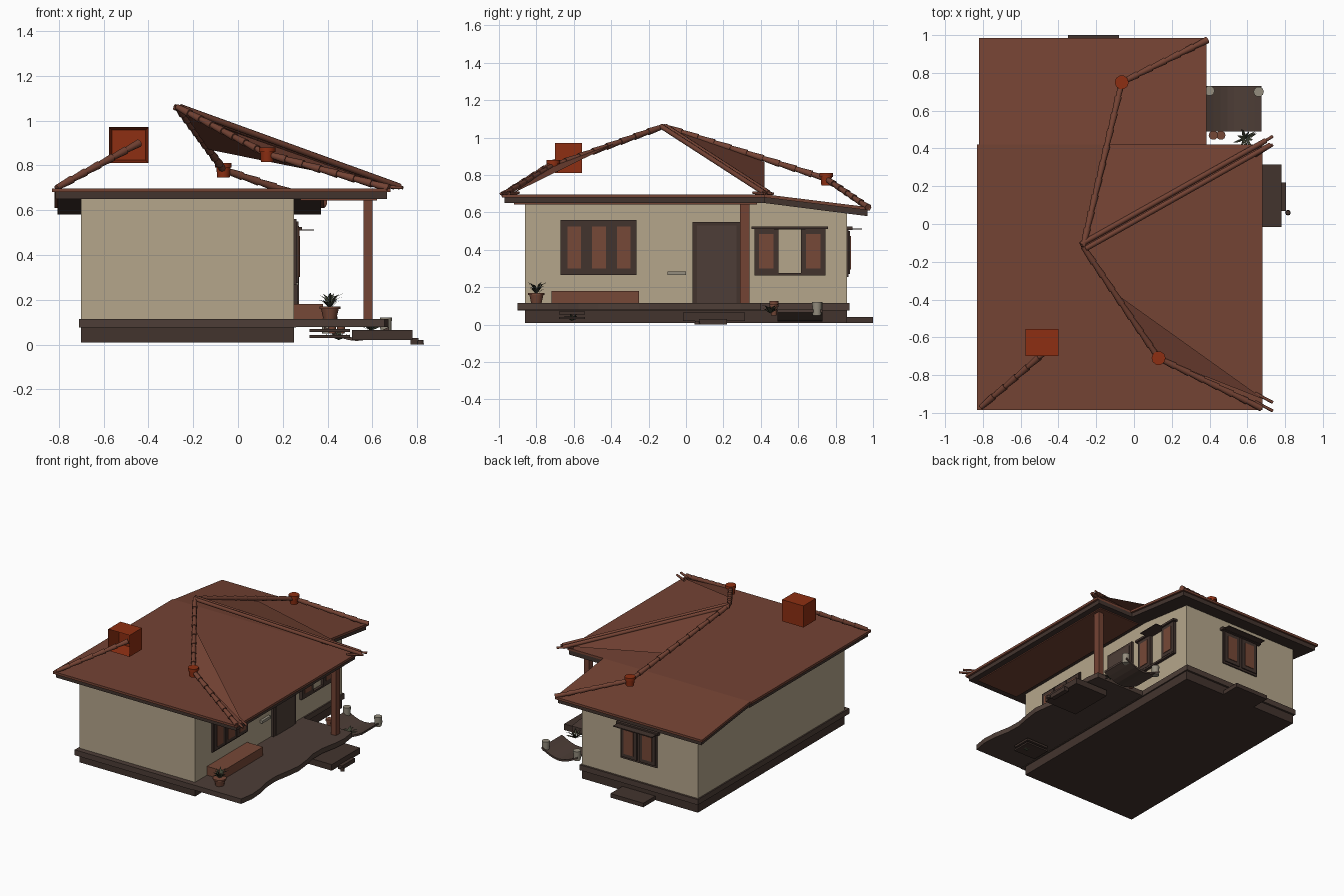
import bpy, bmesh, math, random
from mathutils import Vector

if "Cube" in bpy.data.objects:
    bpy.data.objects.remove(bpy.data.objects["Cube"])
random.seed(4)

def mat(name, r, g, b):
    m = bpy.data.materials.new(name)
    m.diffuse_color = (r, g, b, 1)
    m.use_nodes = True
    m.node_tree.nodes["Principled BSDF"].inputs["Base Color"].default_value = m.diffuse_color
    return m

ROOF = mat("roof terracotta", 0.175, 0.056, 0.034)
TRIM = mat("dark trim", 0.055, 0.034, 0.027)
WALL = mat("beige plaster", 0.46, 0.38, 0.26)
CLAY = mat("red clay", 0.27, 0.028, 0.006)
DECK = mat("deck brown", 0.075, 0.048, 0.038)
PANE = mat("rust pane", 0.18, 0.065, 0.038)
STONE = mat("pale stone", 0.30, 0.27, 0.21)
LEAF = mat("dark leaf", 0.045, 0.05, 0.03)

def make(name, verts, faces, m, smooth=False):
    me = bpy.data.meshes.new(name)
    me.from_pydata([tuple(v) for v in verts], [], faces)
    bm = bmesh.new()
    bm.from_mesh(me)
    bmesh.ops.recalc_face_normals(bm, faces=bm.faces)
    for f in bm.faces:
        f.smooth = smooth and len(f.verts) == 4
    bm.to_mesh(me)
    bm.free()
    me.materials.append(m)
    ob = bpy.data.objects.new(name, me)
    bpy.context.collection.objects.link(ob)
    return ob

def extrude(name, a, b, m):
    """Closed solid between two matching point loops."""
    n = len(a)
    faces = [tuple(range(n)), tuple(range(2 * n - 1, n - 1, -1))]
    faces += [(i, (i + 1) % n, n + (i + 1) % n, n + i) for i in range(n)]
    return make(name, list(a) + list(b), faces, m)

def prism_x(name, yz, x0, x1, m):
    return extrude(name, [(x0, y, z) for y, z in yz], [(x1, y, z) for y, z in yz], m)

def prism_z(name, xy, z0, z1, m):
    return extrude(name, [(x, y, z0) for x, y in xy], [(x, y, z1) for x, y in xy], m)

def box(name, x0, x1, y0, y1, z0, z1, m):
    return prism_x(name, [(y0, z0), (y1, z0), (y1, z1), (y0, z1)], x0, x1, m)

def tubes(name, segs, m, n=8):
    """Tapered tubes in one mesh; segs = (start, end, r0, r1)."""
    vs, fs = [], []
    for p, q, r0, r1 in segs:
        p, q = Vector(p), Vector(q)
        d = (q - p).normalized()
        u = d.cross((0, 0, 1))
        u = u.normalized() if u.length > 0.01 else Vector((1, 0, 0))
        w = d.cross(u)
        o = len(vs)
        for c, r in ((p, r0), (q, r1)):
            for i in range(n):
                t = math.tau * i / n
                vs.append(c + r * (u * math.cos(t) + w * math.sin(t)))
        fs += [(o + i, o + (i + 1) % n, o + n + (i + 1) % n, o + n + i) for i in range(n)]
        fs += [tuple(range(o, o + n)), tuple(range(o + n, o + 2 * n))]
    return make(name, vs, fs, m, True)

def ridge(name, path, step=0.09, r=0.017):
    """Row of overlapping ridge tiles."""
    segs = []
    for a, b in zip(path, path[1:]):
        a, b = Vector(a), Vector(b)
        k = max(1, round((b - a).length / step))
        for i in range(k):
            p, q = a.lerp(b, i / k), a.lerp(b, (i + 1.12) / k)
            segs.append((p, q, r * 0.75, r * 1.1))
    return tubes(name, segs, ROOF)

# walls and base
prism_x("walls", [(-0.86, 0.1), (0.86, 0.1), (0.86, 0.60), (0.44, 0.655), (-0.86, 0.655)], -0.70, 0.25, WALL)
box("plinth", -0.70, 0.25, -0.86, 0.86, 0.01, 0.08, TRIM)
box("base_band", -0.71, 0.26, -0.90, 0.875, 0.075, 0.115, DECK)

# porch deck with a slightly wavy outer edge
edge = [(0.655 + 0.018 * math.sin(i * 1.3), -0.90 + 1.30 * i / 12) for i in range(13)]
prism_z("porch_deck", [(0.25, -0.90)] + edge + [(0.25, 0.40)], 0.078, 0.115, DECK)
box("porch_post", 0.56, 0.60, 0.29, 0.34, 0.115, 0.66, ROOF)
box("bench", 0.25, 0.38, -0.72, -0.25, 0.115, 0.18, PANE)

# roof: flat front part and sloping rear part
def roof_part(tag, x0, x1, y0, y1, z0, z1, i0, i1):
    prism_x("roof_" + tag, [(y0, z0 - 0.017), (y1, z1 - 0.017), (y1, z1), (y0, z0)], x0, x1, ROOF)
    a, b = y0 + i0, y1 - i1
    prism_x("fascia_" + tag, [(a, z0 - 0.047), (b, z1 - 0.047), (b, z1 - 0.015), (a, z0 - 0.015)],
            x0 + 0.015, x1 - 0.015, TRIM)
roof_part("front", -0.83, 0.68, -0.985, 0.42, 0.697, 0.697, 0.015, 0)
roof_part("rear", -0.82, 0.385, 0.42, 0.985, 0.697, 0.627, 0, 0.015)
box("porch_ceiling", 0.28, 0.62, -0.92, 0.38, 0.643, 0.652, ROOF)

# raised roof faces
A, B, C = (-0.27, -0.12, 1.06), (0.69, 0.42, 0.705), (-0.13, 0.42, 0.87)
K1, K2 = (0.13, -0.71, 0.85), (-0.065, 0.75, 0.78)
make("gable_face", [A, B, C], [(0, 1, 2)], ROOF)
make("hip_sliver", [(-0.08, -0.38, 0.97), K1, (0.69, -0.93, 0.70)], [(0, 1, 2)], ROOF)

# ridge tiles, knobs and hip edge
ridge("ridge_south", [A, K1, (0.665, -0.97, 0.70)])
ridge("ridge_north", [A, K2, (0.38, 0.97, 0.63)])
ridge("ridge_west", [(-0.81, -0.97, 0.70), (-0.45, -0.66, 0.895)])
tubes("hip_edge", [((A[0] + s, A[1] - s, A[2]), (0.71 + s, 0.43 - s, 0.705), 0.014, 0.014)
                   for s in (-0.012, 0.012)], ROOF)
prongs = []
for y, e in ((0.40, 0.06), (-0.90, -0.05)):
    for s in (0, 0.045):
        prongs.append(((0.64, y + s - 0.04, 0.705), (0.735, y + s - 0.04 + e, 0.70), 0.008, 0.008))
tubes("gutter_prongs", prongs, ROOF, 6)
for nm, k in (("ridge_knob_south", K1), ("ridge_knob_north", K2)):
    tubes(nm, [((k[0], k[1], k[2] - 0.035), (k[0], k[1], k[2] + 0.02), 0.028, 0.032),
               ((k[0], k[1], k[2] + 0.01), (k[0], k[1], k[2] + 0.03), 0.037, 0.037)], CLAY, 10)

# chimney box, hollow towards the front
ch = box("chimney_box", -0.575, -0.40, -0.70, -0.555, 0.81, 0.97, CLAY)
bm = bmesh.new()
bm.from_mesh(ch.data)
f = [f for f in bm.faces if f.normal.y < -0.9]
bmesh.ops.inset_region(bm, faces=f, thickness=0.018)
bmesh.ops.translate(bm, verts=f[0].verts, vec=(0, 0.11, 0))
bm.to_mesh(ch.data)
bm.free()

# windows and door, written as plates along a wall (side: +x wall, back: +y wall)
def plate(name, side, u0, u1, z0, z1, d0, d1, m):
    if side:
        return box(name, 0.25 + d0, 0.25 + d1, u0, u1, z0, z1, m)
    return box(name, u0, u1, 0.86 + d0, 0.86 + d1, z0, z1, m)

def leaf_panel(name, side, u0, u1, z0, z1, d=0.016):
    plate(name + "_frame", side, u0, u1, z0, z1, 0, d, TRIM)
    g = 0.026
    plate(name + "_pane", side, u0 + g, u1 - g, z0 + g, z1 - g, d - 0.002, d + 0.004, PANE)

plate("porch_window_frame", True, -0.67, -0.265, 0.265, 0.56, 0, 0.012, TRIM)
for i in range(3):
    leaf_panel("porch_window_%d" % i, True, -0.66 + i * 0.132, -0.535 + i * 0.132, 0.275, 0.55, 0.02)
for i, u in enumerate((0.365, 0.615)):
    leaf_panel("side_shutter_%d" % i, True, u, u + 0.13, 0.275, 0.51, 0.022)
plate("side_window_head", True, 0.35, 0.76, 0.51, 0.525, 0, 0.035, TRIM)
plate("side_window_sill", True, 0.365, 0.745, 0.262, 0.276, 0, 0.02, TRIM)
plate("side_canopy", True, 0.47, 0.64, 0.508, 0.513, 0, 0.09, TRIM)

plate("back_window_frame", False, -0.37, -0.07, 0.255, 0.51, 0, 0.01, TRIM)
for i, u in enumerate((-0.36, -0.21)):
    leaf_panel("back_window_%d" % i, False, u, u + 0.13, 0.27, 0.50, 0.018)
plate("back_window_head", False, -0.39, -0.05, 0.505, 0.525, 0, 0.03, TRIM)
plate("back_canopy", False, -0.38, -0.06, 0.508, 0.514, 0, 0.08, TRIM)

plate("door_frame", True, 0.035, 0.295, 0.115, 0.55, 0, 0.018, TRIM)
plate("door_leaf", True, 0.06, 0.27, 0.115, 0.53, 0.016, 0.022, DECK)
plate("wall_shelf", True, -0.10, 0.0, 0.265, 0.285, 0, 0.02, STONE)

# steps
box("back_step", -0.35, -0.08, 0.86, 1.0, 0.01, 0.04, TRIM)
prism_z("side_step_upper", [(0.51, -0.015), (0.78, -0.015), (0.78, 0.315), (0.51, 0.315)], 0.02, 0.065, TRIM)
box("side_step_lower", 0.77, 0.805, 0.07, 0.22, 0.0, 0.03, TRIM)
tubes("step_stone", [((0.815, 0.06, 0.0), (0.815, 0.06, 0.02), 0.015, 0.012)], TRIM)

# sagging side bridge with stone posts
sag = [(0.385 + 0.29 * i / 8, 0.08 - 0.05 * math.sin(math.pi * i / 8)) for i in range(9)]
loop = sag + [(x, z - 0.014) for x, z in reversed(sag)]
extrude("side_bridge", [(x, 0.49, z) for x, z in loop], [(x, 0.73, z) for x, z in loop], DECK)
tubes("bridge_posts", [((x, y, 0.05), (x, y, 0.12), 0.024, 0.027)
                       for x, y in ((0.40, 0.705), (0.66, 0.70))], STONE, 10)

# pots and plants
def plant(name, x, y, z, h, count=22):
    vs, fs = [], []
    for i in range(count):
        t = math.tau * i / count * 2.4
        r, k = random.uniform(0.03, 0.07), random.uniform(0.4, 1) * h
        d, s = Vector((math.cos(t), math.sin(t), 0)), Vector((-math.sin(t), math.cos(t), 0)) * 0.007
        o, c = len(vs), Vector((x, y, z))
        mid = c + d * r * 0.5 + Vector((0, 0, k * 0.8))
        vs += [c, mid - s, c + d * r + Vector((0, 0, k)), mid + s]
        fs.append((o, o + 1, o + 2, o + 3))
    make(name, vs, fs, LEAF)

def pot(name, x, y, z, r, h):
    tubes(name, [((x, y, z), (x, y, z + h), r * 0.7, r), ((x, y, z + h * 0.8), (x, y, z + h), r * 1.12, r * 1.12)], PANE, 10)

pot("porch_pot", 0.41, -0.80, 0.115, 0.042, 0.055)
plant("porch_plant", 0.41, -0.80, 0.16, 0.075)
pot("side_pot_a", 0.42, 0.47, 0.05, 0.022, 0.075)
pot("side_pot_b", 0.46, 0.47, 0.05, 0.022, 0.06)
plant("side_plant", 0.59, 0.45, 0.06, 0.05)
plant("low_plant", 0.45, -0.61, 0.02, 0.04)
box("planter_stand_top", 0.32, 0.50, -0.68, -0.54, 0.055, 0.07, TRIM)
box("planter_stand_base", 0.32, 0.50, -0.68, -0.54, 0.03, 0.042, TRIM)
